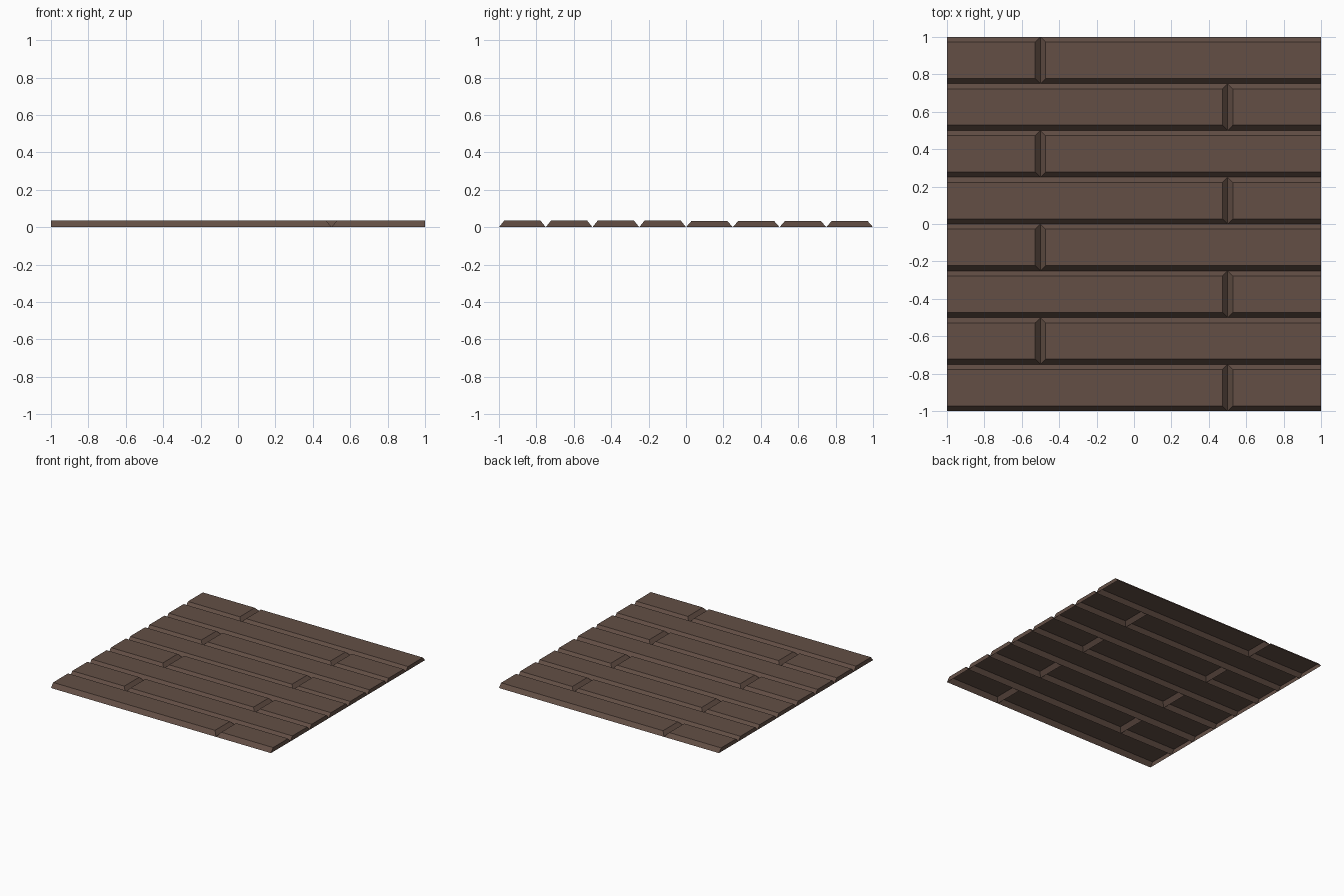
import bpy

if "Cube" in bpy.data.objects:
    bpy.data.objects.remove(bpy.data.objects["Cube"])

ROW = 0.25      # plank width
BEVEL = 0.028   # slope run on the long sides and at the joints

wood = bpy.data.materials.new("brown_wood")
wood.diffuse_color = (0.125, 0.078, 0.06, 1)
wood.use_nodes = True
wood.node_tree.nodes["Principled BSDF"].inputs["Base Color"].default_value = wood.diffuse_color


def plank(name, x0, x1, y0, y1, height, bevel_left, bevel_right):
    """Hollow plank: flat top, sloped long sides, open underneath."""
    tx0, tx1 = x0 + bevel_left, x1 - bevel_right
    ty0, ty1 = y0 + BEVEL, y1 - BEVEL
    verts = [(x0, y0, 0), (x1, y0, 0), (x1, y1, 0), (x0, y1, 0),
             (tx0, ty0, height), (tx1, ty0, height),
             (tx1, ty1, height), (tx0, ty1, height)]
    faces = [(4, 5, 6, 7)]
    faces += [(i, (i + 1) % 4, (i + 1) % 4 + 4, i + 4) for i in range(4)]
    mesh = bpy.data.meshes.new(name)
    mesh.from_pydata(verts, [], faces)
    mesh.materials.append(wood)
    obj = bpy.data.objects.new(name, mesh)
    bpy.context.collection.objects.link(obj)


# Eight rows, each split into a long and a short plank with staggered joints
for row in range(8):
    y0 = -1 + row * ROW
    joint = 0.5 if row % 2 == 0 else -0.5
    height = 0.035 if row < 4 else 0.032
    plank(f"plank_left_{row + 1}", -1, joint, y0, y0 + ROW, height, 0, BEVEL)
    plank(f"plank_right_{row + 1}", joint, 1, y0, y0 + ROW, height, BEVEL, 0)
